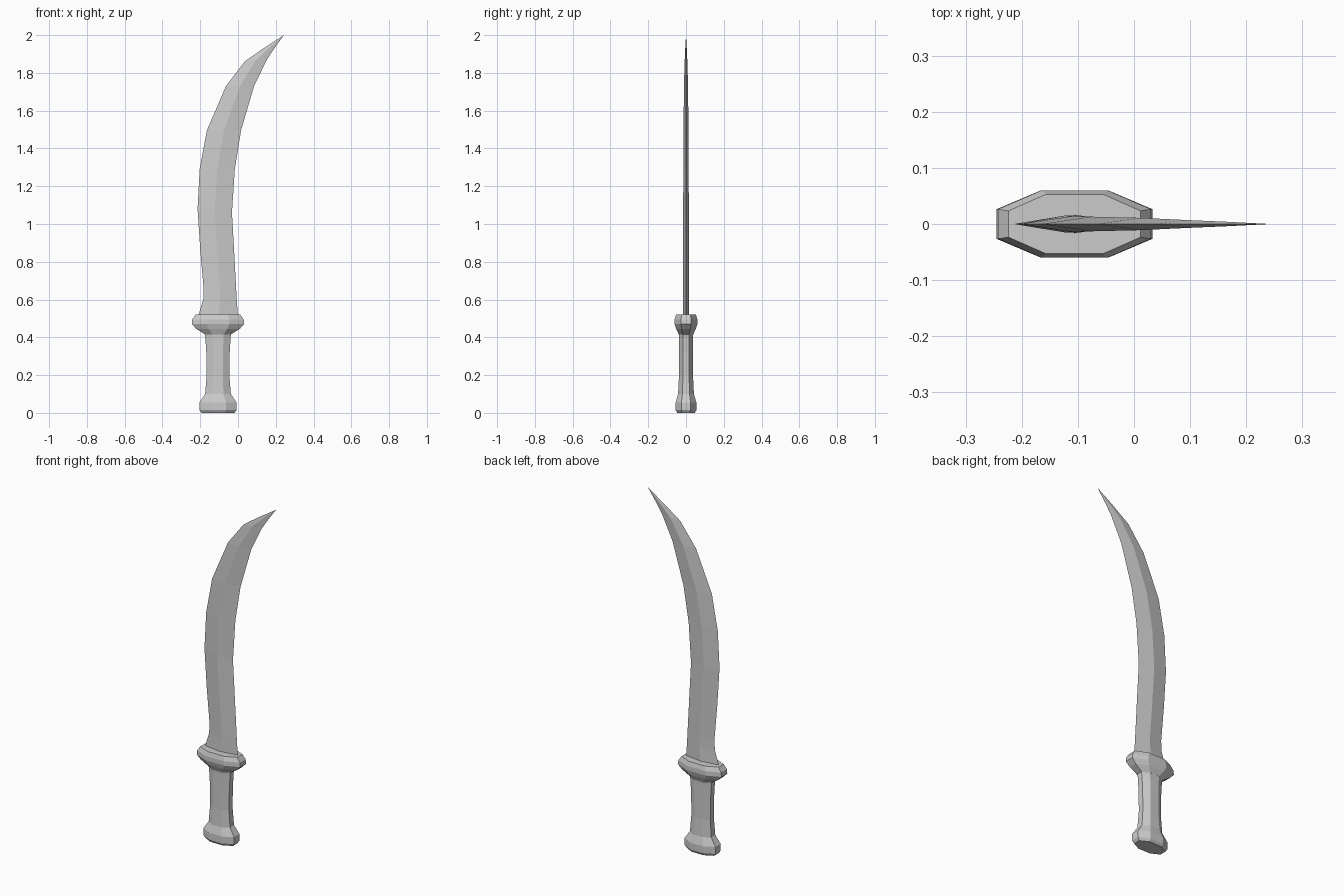
import bpy
import bmesh

cube = bpy.data.objects.get("Cube")
if cube:
    bpy.data.objects.remove(cube)

steel = bpy.data.materials.new("plain_grey")
steel.use_nodes = True
grey = (0.6, 0.6, 0.6, 1)
steel.diffuse_color = grey
steel.node_tree.nodes["Principled BSDF"].inputs["Base Color"].default_value = grey

CX = -0.106  # handle axis


def loft(name, rings, tip=None):
    """Skin a stack of closed rings, capped or drawn to a point."""
    bm = bmesh.new()
    rows = [[bm.verts.new(p) for p in ring] for ring in rings]
    n = len(rows[0])
    for low, high in zip(rows, rows[1:]):
        for i in range(n):
            j = (i + 1) % n
            bm.faces.new((low[i], low[j], high[j], high[i]))
    bm.faces.new(rows[0][::-1])
    if tip:
        point = bm.verts.new(tip)
        for i in range(n):
            bm.faces.new((rows[-1][i], rows[-1][(i + 1) % n], point))
    else:
        bm.faces.new(rows[-1])
    bmesh.ops.recalc_face_normals(bm, faces=bm.faces)
    mesh = bpy.data.meshes.new(name)
    bm.to_mesh(mesh)
    bm.free()
    mesh.materials.append(steel)
    obj = bpy.data.objects.new(name, mesh)
    bpy.context.collection.objects.link(obj)
    return obj


def octagon(z, hx, hy):
    """Stretched eight-sided ring around the handle axis."""
    fx, fy = hx * 0.43, hy * 0.44
    quarter = [(hx, fy), (fx, hy)]
    half = quarter + [(-x, y) for x, y in reversed(quarter)]
    return [(CX + x, y, z) for x, y in half + [(-x, -y) for x, y in half]]


def diamond(back, edge, thick):
    """Blade section between its two edges, with a central ridge."""
    (x0, z0), (x1, z1) = back, edge
    mx, mz = (x0 + x1) / 2, (z0 + z1) / 2
    return [(x0, 0, z0), (mx, -thick, mz), (x1, 0, z1), (mx, thick, mz)]


# Grip with flared pommel: height, half width, half depth
loft("grip", [octagon(*r) for r in (
    (0, 0.088, 0.046), (0.015, 0.098, 0.055), (0.055, 0.098, 0.055),
    (0.10, 0.068, 0.042), (0.20, 0.060, 0.037), (0.32, 0.062, 0.037),
    (0.40, 0.067, 0.037), (0.43, 0.072, 0.038))])

# Guard
loft("guard", [octagon(*r) for r in (
    (0.415, 0.068, 0.038), (0.445, 0.115, 0.052), (0.47, 0.139, 0.060),
    (0.495, 0.136, 0.060), (0.52, 0.118, 0.053))])

# Curved blade: left edge, right edge, half thickness
loft("blade", [diamond(*r) for r in (
    ((-0.212, 0.51), (0.0, 0.51), 0.016),
    ((-0.184, 0.60), (-0.006, 0.585), 0.015),
    ((-0.182, 0.66), (-0.010, 0.66), 0.015),
    ((-0.20, 0.865), (-0.021, 0.865), 0.015),
    ((-0.214, 1.08), (-0.032, 1.06), 0.015),
    ((-0.203, 1.29), (-0.017, 1.29), 0.014),
    ((-0.165, 1.495), (0.016, 1.495), 0.013),
    ((-0.064, 1.73), (0.085, 1.73), 0.011),
    ((0.037, 1.862), (0.153, 1.87), 0.007),
    ((0.135, 1.93), (0.196, 1.935), 0.004))], tip=(0.243, 0, 2.0))
